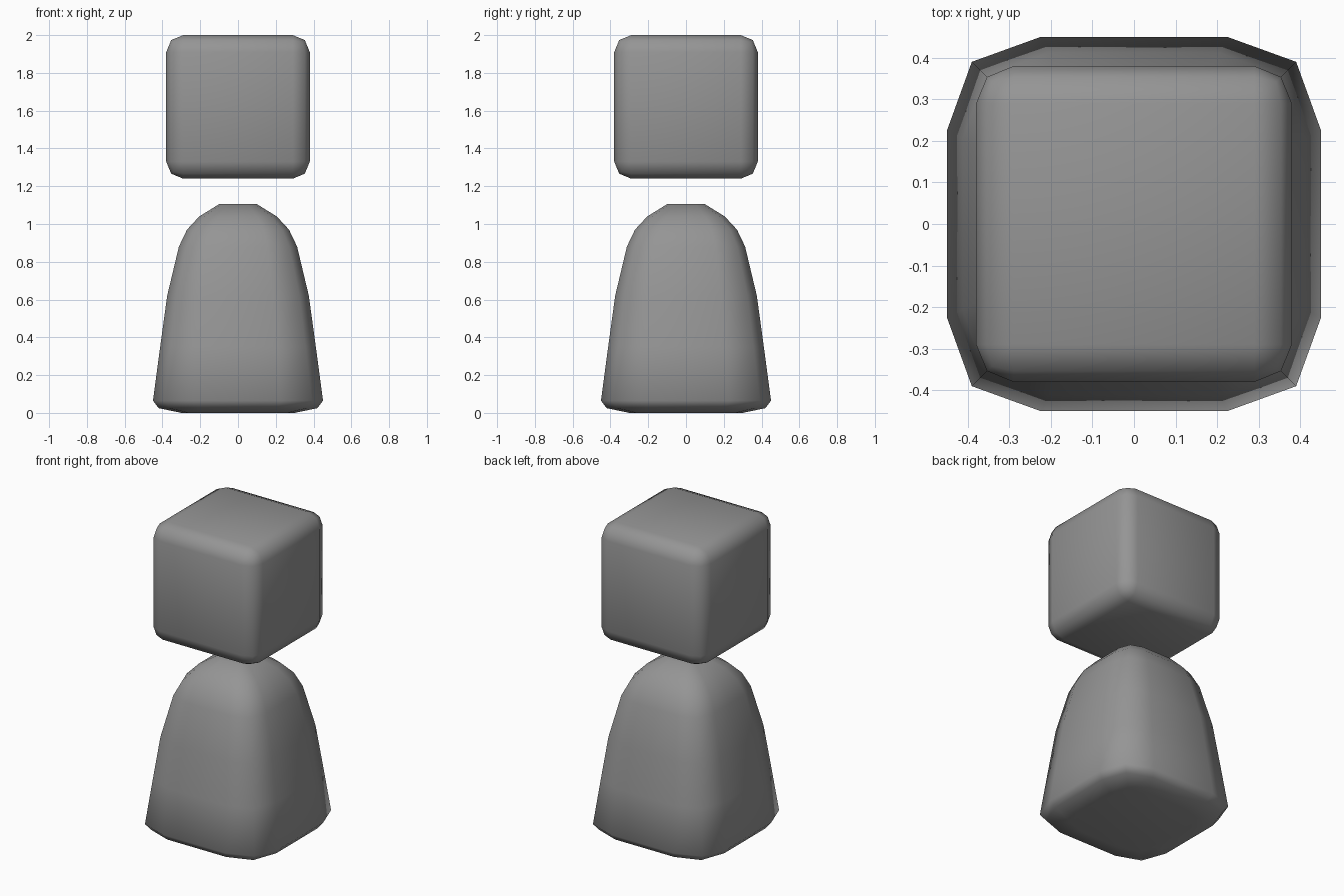
import bpy, bmesh

if "Cube" in bpy.data.objects:
    bpy.data.objects.remove(bpy.data.objects["Cube"])

grey = bpy.data.materials.new("mid grey")
grey.diffuse_color = (0.3, 0.3, 0.3, 1)
grey.use_nodes = True
grey.node_tree.nodes["Principled BSDF"].inputs["Base Color"].default_value = grey.diffuse_color


def finish(name, bm):
    bmesh.ops.recalc_face_normals(bm, faces=bm.faces[:])
    me = bpy.data.meshes.new(name)
    bm.to_mesh(me)
    bm.free()
    me.materials.append(grey)
    me.shade_smooth()
    ob = bpy.data.objects.new(name, me)
    bpy.context.collection.objects.link(ob)
    return ob


# Head: rounded cube floating above the body
bm = bmesh.new()
bmesh.ops.create_cube(bm, size=0.76)
bmesh.ops.translate(bm, verts=bm.verts[:], vec=(0, 0, 1.62))
bmesh.ops.bevel(bm, geom=bm.edges[:], offset=0.09, segments=2,
                profile=0.5, affect='EDGES')
finish("head", bm)

# Body: tapered rounded-square loft, (height, half width) per ring
rings = [(0, 0.30), (0.025, 0.42), (0.065, 0.45), (0.35, 0.412), (0.62, 0.375),
         (0.88, 0.313), (0.97, 0.27), (1.04, 0.205), (1.105, 0.10)]
corner = [(1, -0.5), (1, 0), (1, 0.5), (0.867, 0.867)]
section = []
for c, s in ((1, 0), (0, 1), (-1, 0), (0, -1)):
    section += [(c * x - s * y, s * x + c * y) for x, y in corner]

bm = bmesh.new()
loops = [[bm.verts.new((w * x, w * y, z)) for x, y in section] for z, w in rings]
n = len(section)
for a, b in zip(loops, loops[1:]):
    for i in range(n):
        j = (i + 1) % n
        bm.faces.new((a[i], a[j], b[j], b[i]))
bm.faces.new(loops[0])
bm.faces.new(loops[-1])
finish("body", bm)
